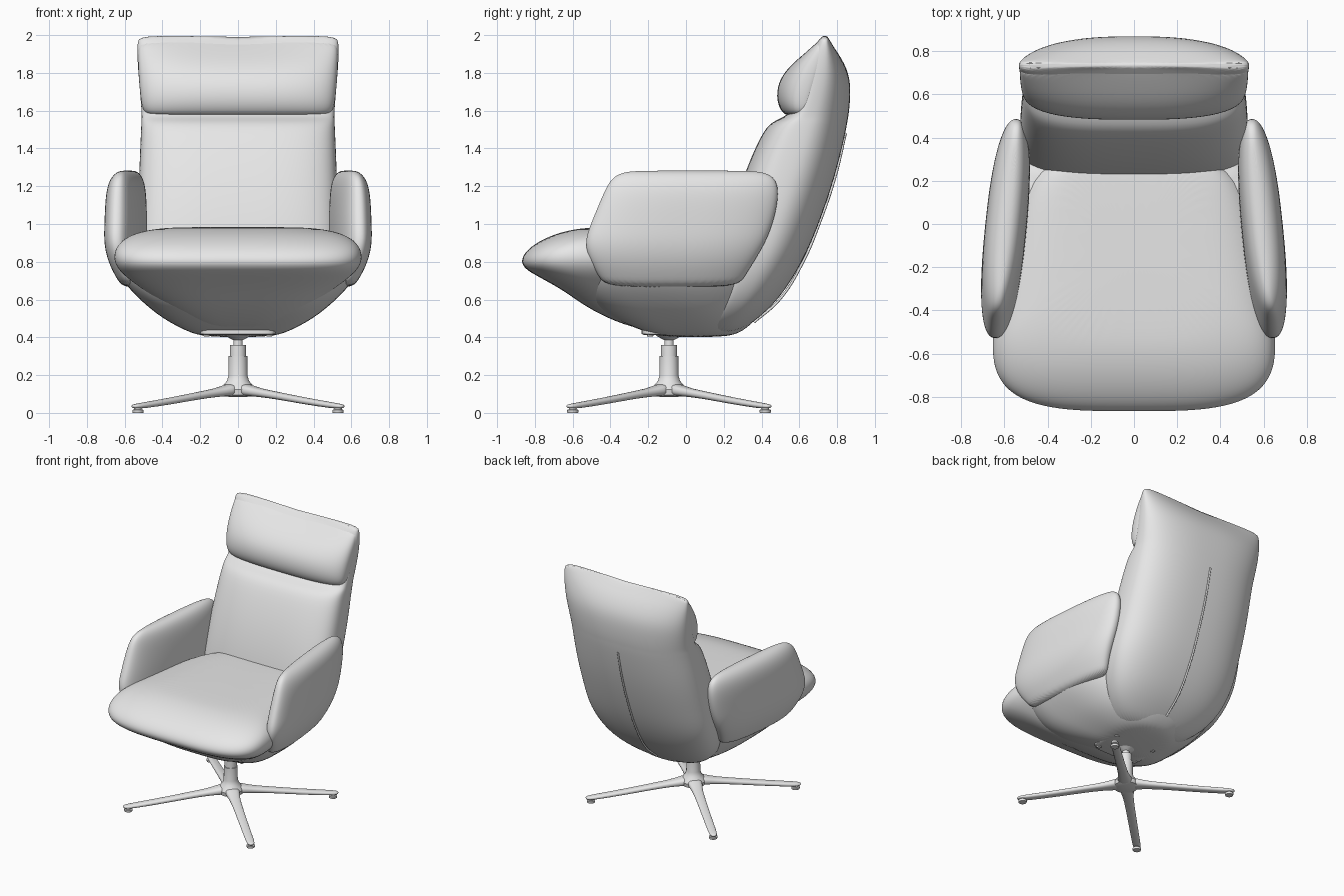
import bpy, bmesh, math
from mathutils import Vector

if "Cube" in bpy.data.objects:
    bpy.data.objects.remove(bpy.data.objects["Cube"])

grey = bpy.data.materials.new("soft grey")
grey.diffuse_color = (0.8, 0.8, 0.8, 1)
grey.use_nodes = True
grey.node_tree.nodes["Principled BSDF"].inputs["Base Color"].default_value = grey.diffuse_color


def loft(name, rings, sub=2, angle=None):
    """Skin a list of closed point rings and cap both ends."""
    bm = bmesh.new()
    vs = [[bm.verts.new(p) for p in ring] for ring in rings]
    n = len(vs[0])
    for a, b in zip(vs, vs[1:]):
        for i in range(n):
            j = (i + 1) % n
            bm.faces.new((a[i], a[j], b[j], b[i]))
    bm.faces.new(vs[0])
    bm.faces.new(vs[-1])
    bmesh.ops.recalc_face_normals(bm, faces=bm.faces)
    me = bpy.data.meshes.new(name)
    bm.to_mesh(me)
    bm.free()
    me.materials.append(grey)
    ob = bpy.data.objects.new(name, me)
    bpy.context.collection.objects.link(ob)
    for p in me.polygons:
        p.use_smooth = True
    if sub:
        m = ob.modifiers.new("smooth", 'SUBSURF')
        m.levels = m.render_levels = sub
    if angle:
        me.set_sharp_from_angle(angle=math.radians(angle))
    return ob


def power(v, n):
    return math.copysign(abs(v) ** (2 / n), v)


def oval(z, hw, front, side, back, nf=2.4, nb=2.4, count=48):
    """Horizontal rounded section with separate front and back depths."""
    pts = []
    for i in range(count):
        a = 2 * math.pi * i / count
        s, c = math.sin(a), math.cos(a)
        n, d = (nb, back - side) if s > 0 else (nf, side - front)
        pts.append(Vector((hw * power(c, n), side + d * power(s, n), z)))
    return pts


def dip(rings):
    """Lower the middle of the top edge a little."""
    for ring in rings:
        for p in ring:
            t = min(1, max(0, (p.z - 1.75) / 0.23))
            p.z -= 0.035 * t * max(0, 1 - (p.x / 0.5) ** 2)
    return rings


# backrest: shell with the back cushion on its front
back = [(0.41, .20, .05, .15, .25), (0.48, .34, .10, .20, .36), (0.60, .46, .15, .28, .495),
        (0.80, .53, .20, .37, .62), (1.00, .53, .23, .43, .705), (1.25, .525, .30, .53, .79),
        (1.48, .515, .40, .60, .845), (1.545, .512, .455, .63, .855), (1.57, .51, .54, .64, .86),
        (1.65, .515, .58, .67, .87), (1.78, .527, .59, .71, .872), (1.90, .535, .63, .735, .825),
        (1.97, .533, .68, .74, .78), (2.005, .515, .715, .738, .755)]
loft("backrest", dip([oval(*r, nf=3.2, nb=2.5) for r in back]))

# headrest cushion
head = [(1.572, .45, .545, .62, .70), (1.585, .50, .51, .62, .72), (1.65, .515, .478, .62, .75),
        (1.75, .525, .485, .65, .78), (1.85, .53, .545, .69, .80), (1.93, .53, .63, .72, .79),
        (1.99, .515, .70, .735, .755)]
loft("headrest", dip([oval(*r, nf=2.8) for r in head]))

# seat shell bowl
bowl = [(0.40, .17, -.12, .05, .22), (0.43, .27, -.22, .0, .30), (0.50, .40, -.39, -.05, .38),
        (0.58, .50, -.52, -.12, .43), (0.68, .60, -.57, -.18, .45), (0.78, .655, -.56, -.2, .46),
        (0.88, .675, -.53, -.2, .44), (0.94, .64, -.48, -.2, .38)]
loft("seat_shell", [oval(*r, nf=4, nb=2.4) for r in bowl])

# seat cushion, narrowing towards the back and wrapping under the front
seat = [(0.43, .15, -.20, -.05, .1), (0.48, .26, -.37, -.15, .2), (0.56, .39, -.53, -.25, .3),
        (0.65, .51, -.65, -.35, .3), (0.72, .60, -.78, -.45, .3), (0.765, .64, -.86, -.5, .3),
        (0.81, .66, -.875, -.5, .3), (0.86, .655, -.845, -.5, .3), (0.905, .63, -.785, -.45, .3),
        (0.945, .57, -.70, -.4, .3), (0.972, .48, -.60, -.3, .3), (0.985, .34, -.48, -.2, .28)]
rings = [oval(*r, nf=3.4, nb=6) for r in seat]
for ring in rings:
    for p in ring:
        p.x *= 1 - 0.25 * max(0, p.y + 0.5)
loft("seat_cushion", rings)

# armrests: lens-shaped sections that splay outward to the front
arm = [(0.66, -.42, .27, .07, -.07), (0.72, -.46, .31, .08, -.045), (0.80, -.51, .36, .09, -.015),
       (0.90, -.54, .42, .097, 0), (1.00, -.505, .46, .097, 0), (1.12, -.455, .488, .094, .003),
       (1.20, -.42, .488, .085, .003), (1.25, -.385, .465, .065, 0), (1.275, -.33, .41, .038, -.003),
       (1.283, -.25, .32, .012, -.005)]
for label, sx in (("left", -1), ("right", 1)):
    rings = []
    for z, y0, y1, t, dx in arm:
        ring = oval(z, t, y0, (y0 + y1) / 2, y1, 2.4, 2.4)
        for p in ring:
            p.x = sx * (p.x + 0.592 + dx - 0.1 * p.y)
        rings.append(ring)
    loft(label + "_armrest", rings)

# raised centre seam on the back of the shell
cu = bpy.data.curves.new("back_seam", 'CURVE')
cu.dimensions = '3D'
cu.bevel_depth = 0.007
cu.bevel_resolution = 2
path = [(r[4], r[0]) for r in back if 0.45 < r[0] < 1.5]
sp = cu.splines.new('BEZIER')
sp.bezier_points.add(len(path) - 1)
for bp, (y, z) in zip(sp.bezier_points, path):
    bp.co = (0, y, z)
    bp.handle_left_type = bp.handle_right_type = 'AUTO'
cu.materials.append(grey)
bpy.context.collection.objects.link(bpy.data.objects.new("back_seam", cu))

# swivel base, centred slightly forward of the origin
CY = -0.09


def turned(name, x, y, profile, count=32):
    rings = [[(x + r * math.cos(2 * math.pi * i / count), y + r * math.sin(2 * math.pi * i / count), z)
              for i in range(count)] for r, z in profile]
    return loft(name, rings, 0, 40)


turned("column", 0, CY, [(.05, .085), (.085, .095), (.09, .125), (.075, .15), (.058, .17), (.05, .2),
                         (.049, .3), (.043, .3), (.043, .36), (.025, .36), (.025, .385), (.04, .393),
                         (.07, .41), (.072, .43)])

# mounting plate and screws under the shell
plate = [oval(z, w, CY - d, CY, CY + d, 6, 6) for z, w, d in
         ((.412, .185, .13), (.418, .2, .145), (.44, .2, .145))]
loft("mounting_plate", plate, 0, 40)

# four diagonal legs, each with a foot pad
leg = [(.02, .06, .088, .165), (.09, .05, .088, .148), (.16, .037, .084, .130), (.28, .034, .073, .113),
       (.5, .031, .044, .080), (.70, .030, .023, .055), (.75, .027, .022, .048), (.775, .014, .028, .042)]
for fy, ny in ((-1, "front"), (1, "back")):
    for fx, nx in ((-1, "left"), (1, "right")):
        d = Vector((fx * .53, fy * .51, 0)).normalized()
        side = Vector((-d.y, d.x, 0))
        rings = []
        for r, w, z0, z1 in leg:
            o = Vector((0, CY, (z0 + z1) / 2)) + d * r
            rings.append([o + side * (w * power(math.cos(a), 2.5))
                          + Vector((0, 0, (z1 - z0) / 2 * power(math.sin(a), 2.5)))
                          for a in (2 * math.pi * i / 16 for i in range(16))])
        loft(f"{ny}_{nx}_leg", rings, 1)
        foot = d * .735
        turned(f"{ny}_{nx}_foot", foot.x, CY + foot.y, [(.028, 0), (.03, .004), (.03, .016), (.02, .018), (.02, .03)], 20)
        turned(f"{ny}_{nx}_screw", fx * .165, CY + fy * .1, [(.014, .404), (.017, .408), (.017, .42)], 12)
